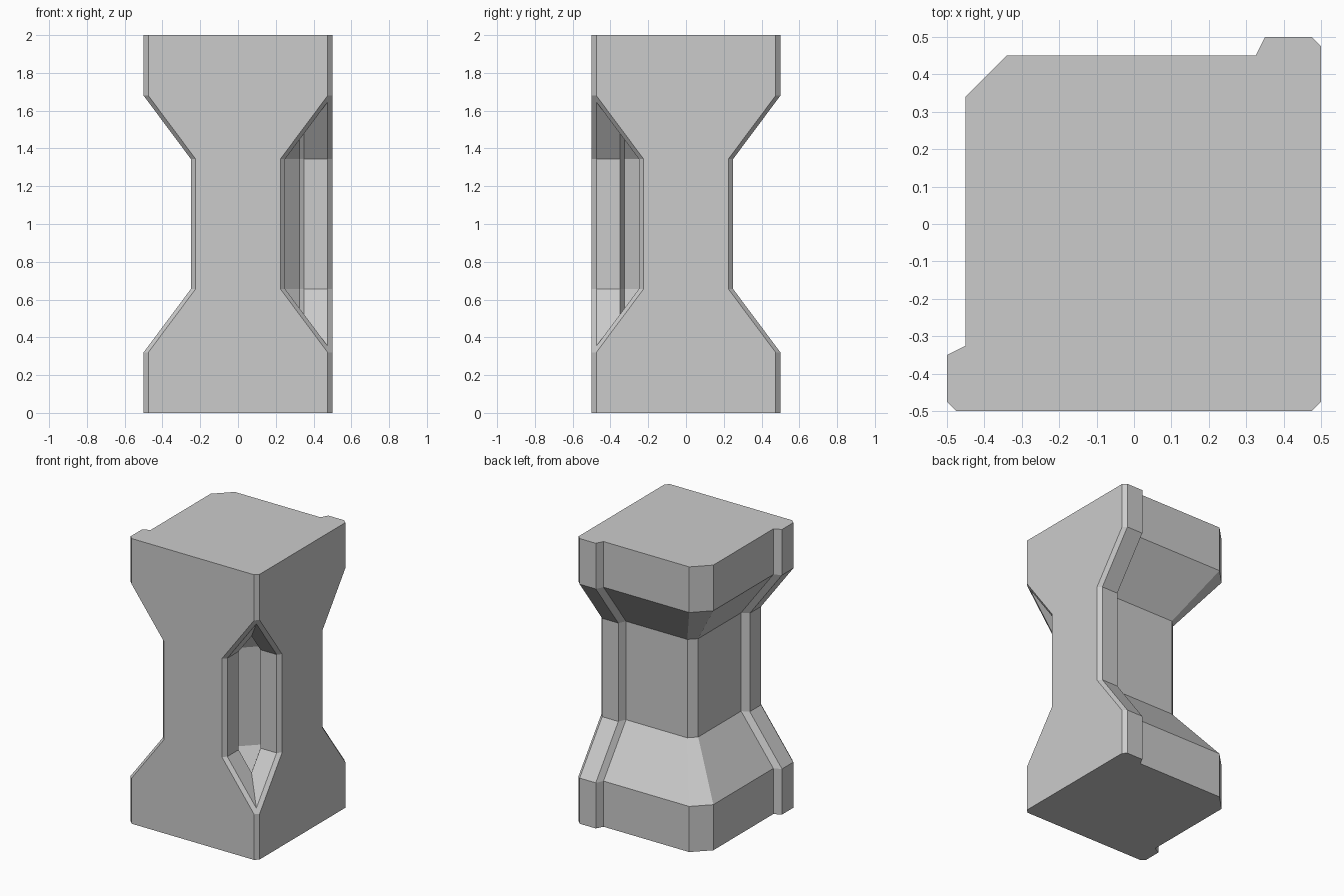
import bpy, bmesh, math
from mathutils import Matrix

if "Cube" in bpy.data.objects:
    bpy.data.objects.remove(bpy.data.objects["Cube"])

# Heights where the hourglass changes direction
LEVELS = [0.0, 0.32, 0.655, 1.345, 1.68, 2.0]
HALF = [0.5, 0.5, 0.25, 0.25, 0.5, 0.5]


def loft(name, rings, rotation=0.0):
    """Skin a closed solid through rings that share a point count."""
    bm = bmesh.new()
    loops = [[bm.verts.new(p) for p in ring] for ring in rings]
    n = len(loops[0])
    for a, b in zip(loops, loops[1:]):
        for i in range(n):
            j = (i + 1) % n
            bm.faces.new((a[i], a[j], b[j], b[i]))
    bm.faces.new(loops[0])
    bm.faces.new(loops[-1])
    bmesh.ops.transform(bm, matrix=Matrix.Rotation(rotation, 4, 'Z'), verts=bm.verts)
    bmesh.ops.recalc_face_normals(bm, faces=bm.faces)
    mesh = bpy.data.meshes.new(name)
    bm.to_mesh(mesh)
    bm.free()
    obj = bpy.data.objects.new(name, mesh)
    bpy.context.collection.objects.link(obj)
    return obj


def hourglass(y, inset):
    """Hourglass outline in the xz plane at depth y."""
    right = [(w - inset, y, z) for w, z in zip(HALF, LEVELS)]
    return right + [(-x, y, z) for x, y, z in reversed(right)]


# Facing slabs with bevelled edges: front, and the same turned to the right
slab_rings = [hourglass(-0.5, 0.025), hourglass(-0.475, 0),
              hourglass(-0.35, 0), hourglass(-0.325, 0.05)]
front_slab = loft("front_slab", slab_rings)
right_slab = loft("right_slab", slab_rings, math.pi / 2)


# Core: chamfered at the back left and at the front right
def core_ring(z, w, chamfer, diagonal):
    c = w - chamfer
    pts = [(-w, -0.4), (diagonal - 0.4, -0.4), (0.4, 0.4 - diagonal),
           (0.4, w), (-c, w), (-w, c)]
    return [(x, y, z) for x, y in pts]


WIDE, WAIST = (0.45, 0.11, 0.79), (0.2, 0.05, 0.525)
core = loft("pillar", [core_ring(z, *(WIDE if h == 0.5 else WAIST))
                       for z, h in zip(LEVELS, HALF)])

# Fuse the parts into one solid
for slab in (front_slab, right_slab):
    mod = core.modifiers.new("join_" + slab.name, 'BOOLEAN')
    mod.operation = 'UNION'
    mod.solver = 'EXACT'
    mod.object = slab
deps = bpy.context.evaluated_depsgraph_get()
fused = bpy.data.meshes.new_from_object(core.evaluated_get(deps))
core.modifiers.clear()
core.data = fused
for slab in (front_slab, right_slab):
    bpy.data.objects.remove(slab)
